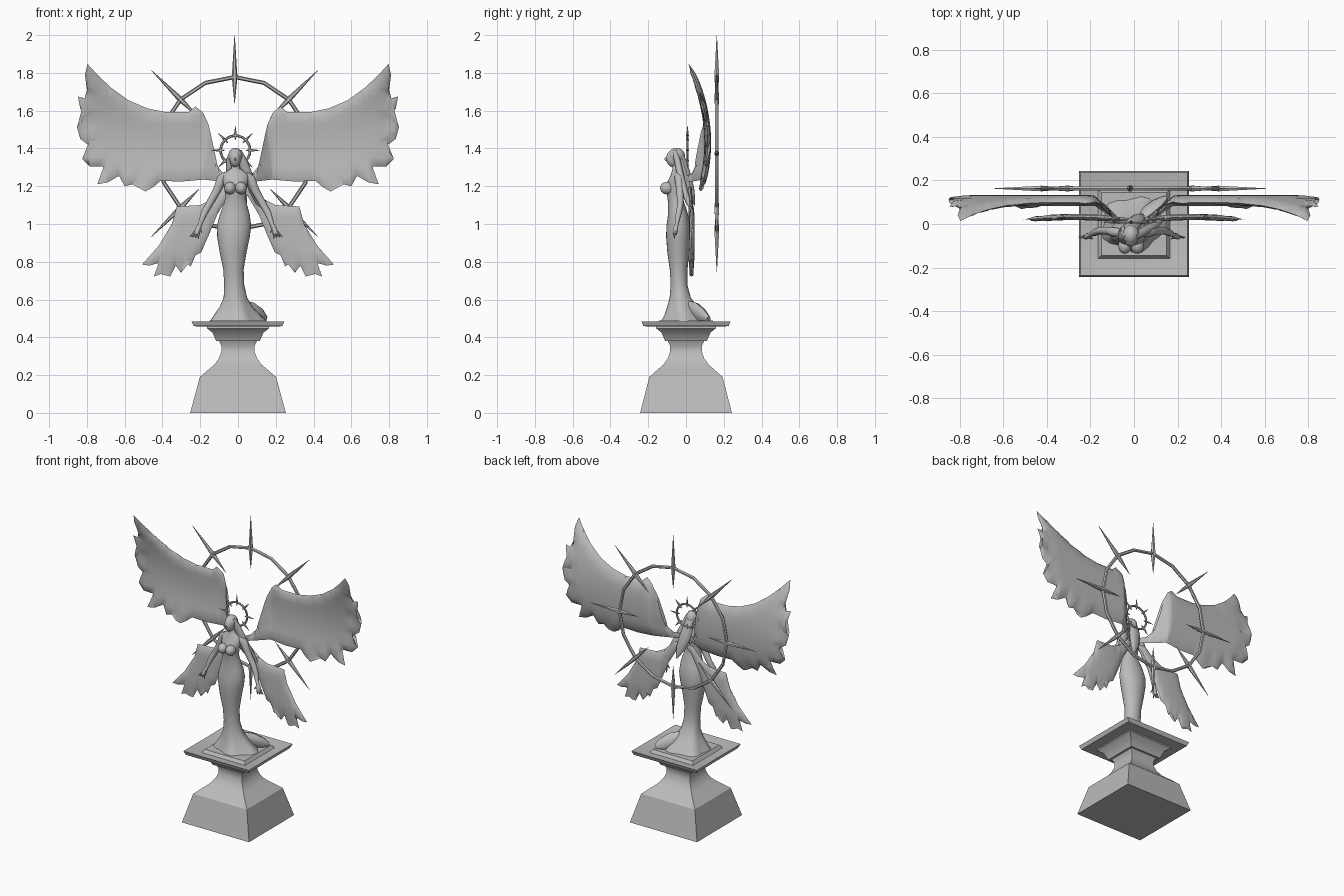
import bpy, bmesh, math
from mathutils import Vector

if "Cube" in bpy.data.objects:
    bpy.data.objects.remove(bpy.data.objects["Cube"])

stone = bpy.data.materials.new("grey_stone")
stone.diffuse_color = (0.5, 0.5, 0.5, 1)
stone.use_nodes = True
stone.node_tree.nodes["Principled BSDF"].inputs["Base Color"].default_value = stone.diffuse_color


def finish(name, bm, angle=40):
    bmesh.ops.recalc_face_normals(bm, faces=bm.faces[:])
    me = bpy.data.meshes.new(name)
    bm.to_mesh(me)
    bm.free()
    ob = bpy.data.objects.new(name, me)
    bpy.context.collection.objects.link(ob)
    me.materials.append(stone)
    bpy.ops.object.select_all(action='DESELECT')
    ob.select_set(True)
    bpy.context.view_layer.objects.active = ob
    bpy.ops.object.shade_smooth_by_angle(angle=math.radians(angle))
    return ob


def skin(name, rings, angle=40):
    """Closed surface through a row of equal rings."""
    bm = bmesh.new()
    rows = [[bm.verts.new(p) for p in r] for r in rings]
    n = len(rows[0])
    for a, b in zip(rows, rows[1:]):
        for i in range(n):
            j = (i + 1) % n
            bm.faces.new((a[i], a[j], b[j], b[i]))
    bm.faces.new(rows[0])
    bm.faces.new(rows[-1])
    return finish(name, bm, angle)


def loft(name, sections, n=24, phase=0.0, angle=40):
    """Stacked ellipses: x, y, z, x radius, y radius, waviness."""
    rings = []
    for x, y, z, rx, ry, w in sections:
        ring = []
        for i in range(n):
            a = phase + math.tau * i / n
            k = 1 + w * math.cos(5 * a + 0.6)
            ring.append((x + rx * k * math.cos(a), y + ry * k * math.sin(a), z))
        rings.append(ring)
    return skin(name, rings, angle)


def tube(name, pts, n=10, flat=1.0, angle=50):
    """Tapered tube along points x, y, z, radius; flat squashes its depth."""
    P = [Vector(p[:3]) for p in pts]
    rings = []
    for i, p in enumerate(P):
        t = (P[min(i + 1, len(P) - 1)] - P[max(i - 1, 0)]).normalized()
        s = t.cross(Vector((0, 1, 0))).normalized()
        d = s.cross(t)
        r = pts[i][3]
        rings.append([p + s * r * math.cos(a) + d * r * flat * math.sin(a)
                      for a in (math.tau * k / n for k in range(n))])
    return skin(name, rings, angle)


def ball(name, loc, size):
    bm = bmesh.new()
    bmesh.ops.create_uvsphere(bm, u_segments=20, v_segments=14, radius=1)
    for v in bm.verts:
        v.co = Vector([loc[i] + v.co[i] * size[i] for i in range(3)])
    return finish(name, bm, 60)


def square(name, profile):
    q = math.sqrt(2)
    return loft(name, [(0, 0, z, h * q, h * q * 0.96, 0) for h, z in profile],
                4, math.pi / 4, 30)


# Pedestal and moulded tray
square("pedestal", [(.253, 0), (.202, .19), (.165, .222), (.125, .255), (.1, .29),
                    (.088, .325), (.088, .355), (.1, .38)])
square("pedestal_tray", [(.115, .38), (.135, .425), (.165, .448), (.165, .457), (.235, .459),
                         (.246, .485), (.19, .47), (.165, .468), (.15, .488), (.14, .488)])

# Gown and torso
loft("gown_body", [
    (-.005, 0, .485, .145, .125, .1), (-.008, -.005, .515, .122, .105, .09),
    (-.012, -.018, .56, .088, .08, .05), (-.015, -.03, .61, .062, .056, .02),
    (-.02, -.037, .68, .053, .044, 0), (-.024, -.039, .76, .054, .047, 0),
    (-.026, -.041, .85, .071, .058, 0), (-.024, -.04, .93, .086, .065, 0),
    (-.021, -.04, .99, .091, .064, 0), (-.017, -.042, 1.05, .079, .053, 0),
    (-.014, -.052, 1.11, .06, .043, 0), (-.013, -.058, 1.145, .053, .041, 0),
    (-.013, -.06, 1.19, .06, .047, 0), (-.013, -.052, 1.23, .067, .044, 0),
    (-.013, -.045, 1.262, .07, .034, 0), (-.013, -.045, 1.28, .045, .03, 0),
    (-.013, -.047, 1.295, .022, .024, 0), (-.014, -.052, 1.335, .019, .022, 0)], angle=60)
tube("gown_train", [(.0, .0, .57, .03), (.06, .05, .54, .05), (.11, .09, .51, .045),
                    (.145, .12, .495, .02)], flat=.6)
for s in (-1, 1):
    ball("bust", (-.013 + s * .029, -.1, 1.19), (.031, .037, .033))

# Head and flowing hair
ball("head", (-.015, -.067, 1.347), (.03, .038, .046))
ball("nose", (-.015, -.106, 1.343), (.005, .008, .009))
ball("hair_cap", (-.014, -.05, 1.36), (.038, .045, .043))
tube("hair_shoulder_lock", [(.002, -.06, 1.385, .018), (.025, -.045, 1.33, .025),
                            (.05, -.03, 1.26, .027), (.085, -.01, 1.18, .026),
                            (.11, .01, 1.12, .02), (.14, .03, 1.07, .004)], flat=.7)
tube("hair_back_lock", [(-.014, -.035, 1.38, .025), (-.012, -.012, 1.32, .034),
                        (0, .005, 1.25, .04), (.02, .028, 1.17, .032),
                        (.04, .045, 1.1, .006)], flat=.6)
tube("hair_left_lock", [(-.03, -.06, 1.385, .014), (-.046, -.045, 1.34, .016),
                        (-.045, -.02, 1.28, .018), (-.03, 0, 1.2, .006)], flat=.8)

# Arms with open hands
for s in (-1, 1):
    def ax(x):
        return s * x - .01
    tube("arm", [(ax(.05), -.042, 1.262, .02), (ax(.076), -.038, 1.24, .026),
                 (ax(.1), -.032, 1.18, .022), (ax(.145), -.03, 1.1, .019),
                 (ax(.168), -.038, 1.06, .018), (ax(.192), -.05, .995, .011),
                 (ax(.202), -.056, .97, .016), (ax(.212), -.06, .945, .012)], flat=.9)
    for k in range(4):
        tube("finger", [(ax(.196 + .007 * k), -.056, .962, .006),
                        (ax(.2 + .012 * k), -.062, .938, .005),
                        (ax(.2 + .015 * k), -.06, .922 + .004 * k, .002)], 6)
    tube("thumb", [(ax(.195), -.06, .98, .006), (ax(.182), -.068, .955, .003)], 6)


def wing(name, outline, side, depth, thick, soft, step=.045):
    """Bent feathered sheet, padded away from its outline."""
    P = [Vector((x, 0, z)) for x, z in outline]
    bm = bmesh.new()
    bm.faces.new([bm.verts.new(p) for p in P])
    bmesh.ops.triangulate(bm, faces=bm.faces[:])
    for axis in (0, 2):
        lo, hi = min(p[axis] for p in P), max(p[axis] for p in P)
        no = Vector((axis == 0, 0, axis == 2))
        for k in range(1, int((hi - lo) / step) + 1):
            co = no * (lo + k * step + .0013)
            bmesh.ops.bisect_plane(bm, geom=bm.verts[:] + bm.edges[:] + bm.faces[:],
                                   plane_co=co, plane_no=no, dist=1e-5)

    def gap(p):
        best = 9
        for a, b in zip(P, P[1:] + P[:1]):
            u = max(0, min(1, (p - a).dot(b - a) / (b - a).length_squared))
            best = min(best, (p - a - (b - a) * u).length)
        return best

    back = {}
    for v in bm.verts[:]:
        g = 0 if v.is_boundary else gap(v.co)
        q = min(1, g / soft)
        t = thick * math.sqrt(q * (2 - q))
        x, z = v.co.x, v.co.z
        y = depth(x, z)
        v.co = (side * x, y - t, z)
        back[v] = bm.verts.new((side * x, y + t, z)) if t > 1e-4 else v
    for f in bm.faces[:]:
        other = [back[v] for v in reversed(f.verts)]
        if any(a not in f.verts for a in other):
            bm.faces.new(other)
    return finish(name, bm, 50)


def upper_depth(x, z):
    y = .115 - .58 * (z - 1.43) ** 2
    k = max(0, min(1, (x - .02) / .16))
    return -.01 + (y + .01) * k


def lower_depth(x, z):
    return .02 + .012 * math.sin((x - .05) * 7)


upper = [(.02, 1.25), (.075, 1.265), (.125, 1.325), (.15, 1.42), (.155, 1.525), (.185, 1.59),
         (.225, 1.622), (.262, 1.592), (.38, 1.592), (.48, 1.612), (.58, 1.655), (.67, 1.72),
         (.74, 1.785), (.797, 1.848), (.81, 1.79), (.8, 1.71), (.772, 1.655), (.848, 1.675),
         (.835, 1.61), (.778, 1.535), (.852, 1.512), (.835, 1.45), (.768, 1.4), (.825, 1.345),
         (.785, 1.305), (.712, 1.303), (.745, 1.21), (.69, 1.22), (.63, 1.255), (.6, 1.2),
         (.56, 1.21), (.53, 1.235), (.49, 1.172), (.45, 1.195), (.41, 1.228), (.3, 1.225),
         (.18, 1.235), (.09, 1.225), (.02, 1.22)]
lower = [(.02, 1.2), (.07, 1.2), (.14, 1.13), (.2, 1.1), (.325, 1.093), (.35, 1.0), (.42, .885),
         (.508, .785), (.47, .78), (.42, .793), (.445, .722), (.41, .735), (.375, .77),
         (.358, .722), (.33, .78), (.302, .742), (.282, .8), (.25, .775), (.225, .835),
         (.195, .85), (.155, .94), (.11, 1.05), (.05, 1.15), (.02, 1.17)]
for s in (-1, 1):
    wing("upper_wing", upper, s, upper_depth, .018, .06)
    wing("lower_wing", lower, s, lower_depth, .014, .05)


def halo(name, c, r, tr, seg, inner, outer, wide):
    """Ring facing the front with eight radial spikes."""
    rings = []
    bm = bmesh.new()
    for i in range(seg):
        a = math.tau * i / seg
        rings.append([bm.verts.new((c[0] + (r + tr * math.cos(b)) * math.cos(a),
                                    c[1] + tr * math.sin(b),
                                    c[2] + (r + tr * math.cos(b)) * math.sin(a)))
                      for b in (math.tau * k / 6 for k in range(6))])
    for i in range(seg):
        a, b = rings[i], rings[(i + 1) % seg]
        for k in range(6):
            j = (k + 1) % 6
            bm.faces.new((a[k], a[j], b[j], b[k]))
    finish(name + "_ring", bm, 30)
    for i in range(8):
        u = Vector((math.cos(math.tau * i / 8), 0, math.sin(math.tau * i / 8)))
        tube(name + "_spike", [(*(Vector(c) + u * d), w) for d, w in
                               ((inner, .001), (r, wide), (outer, .001))], 6, angle=30)


# Large back halo and small head halo
halo("back_halo", (-.018, .163, 1.373), .405, .011, 16, .265, .626, .015)
halo("head_halo", (-.014, .008, 1.39), .078, .007, 24, .055, .13, .008)
